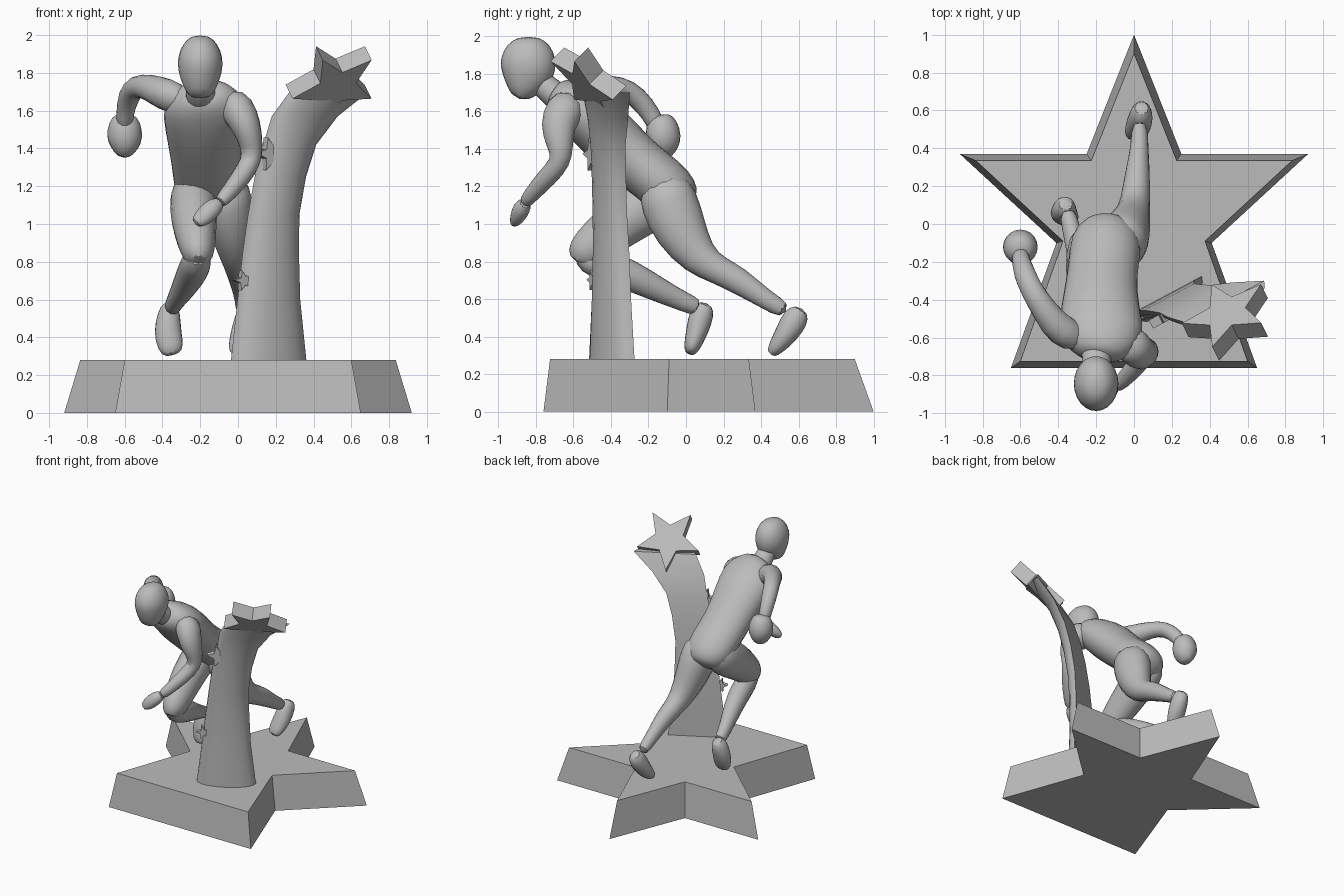
import bpy, bmesh, math
from mathutils import Vector

cube = bpy.data.objects.get("Cube")
if cube:
    bpy.data.objects.remove(cube, do_unlink=True)

grey = bpy.data.materials.new("plain grey")
grey.use_nodes = True
COLOUR = (0.5, 0.5, 0.5, 1)
grey.diffuse_color = COLOUR
grey.node_tree.nodes["Principled BSDF"].inputs["Base Color"].default_value = COLOUR


def finish(name, bm, smooth=None, subdivide=0):
    """Turn a bmesh into a named object."""
    bmesh.ops.recalc_face_normals(bm, faces=bm.faces)
    mesh = bpy.data.meshes.new(name)
    bm.to_mesh(mesh)
    bm.free()
    mesh.materials.append(grey)
    obj = bpy.data.objects.new(name, mesh)
    bpy.context.collection.objects.link(obj)
    if subdivide:
        obj.modifiers.new("rounding", "SUBSURF").levels = subdivide
        obj.modifiers["rounding"].render_levels = subdivide
    if smooth:
        bpy.ops.object.select_all(action="DESELECT")
        obj.select_set(True)
        bpy.context.view_layer.objects.active = obj
        bpy.ops.object.shade_smooth_by_angle(angle=math.radians(smooth))
    return obj


def skin(bm, loops):
    """Join successive rings of points and cap both ends."""
    rings = [[bm.verts.new(p) for p in loop] for loop in loops]
    count = len(rings[0])
    for a, b in zip(rings, rings[1:]):
        for i in range(count):
            j = (i + 1) % count
            bm.faces.new((a[i], a[j], b[j], b[i]))
    bm.faces.new(rings[0])
    bm.faces.new(rings[-1])


def limb(name, rings, sides=10):
    """Rounded tube; each ring is x, y, z, half width, half depth."""
    centres = [Vector(r[:3]) for r in rings]
    loops = []
    for i, r in enumerate(rings):
        ahead = centres[min(i + 1, len(rings) - 1)] - centres[max(i - 1, 0)]
        ahead.normalize()
        side = Vector((1, 0, 0))
        side = (side - ahead * side.dot(ahead)).normalized()
        depth = ahead.cross(side)
        turn = [math.tau * k / sides for k in range(sides)]
        loops.append([centres[i] + 1.05 * (side * r[3] * math.cos(t) + depth * r[-1] * math.sin(t))
                      for t in turn])
    bm = bmesh.new()
    skin(bm, loops)
    return finish(name, bm, smooth=60, subdivide=1)


def star(name, centre, facing, radius, thick, spin):
    """Five-pointed plate whose front face is at centre."""
    n = Vector(facing).normalized()
    u = Vector((-n.y, n.x, 0)).normalized()
    v = n.cross(u)
    outline = []
    for k in range(10):
        t = math.radians(spin + 36 * k)
        r = radius * (0.45 if k % 2 else 1)
        outline.append(Vector(centre) + r * (u * math.cos(t) + v * math.sin(t)))
    bm = bmesh.new()
    skin(bm, [outline, [p - n * thick for p in outline]])
    return finish(name, bm)


# Star-shaped base with sloping sides and a straight front edge
def base_loop(half, z):
    return [(x, y, z) for x, y in half] + [(-x, y, z) for x, y in reversed(half[1:])]


bm = bmesh.new()
skin(bm, [base_loop([(0, 1), (.25, .37), (.92, .37), (.41, -.1), (.65, -.76)], 0),
          base_loop([(0, .9), (.225, .335), (.835, .335), (.375, -.09), (.6, -.725)], .28)])
finish("star_base", bm)

# Curved tail: flat behind, rounded in front
across = Vector((.88, .47, 0))
front = Vector((.47, -.88, 0))
tail = [(.16, -.38, .27, .225), (.16, -.38, .6, .185), (.17, -.38, .85, .165),
        (.185, -.385, 1.05, .15), (.22, -.39, 1.25, .15), (.27, -.395, 1.42, .155),
        (.35, -.4, 1.57, .195), (.48, -.41, 1.7, .235)]
loops = []
for x, y, z, w in tail:
    arc = [math.pi * k / 10 for k in range(11)]
    loops.append([Vector((x, y, z)) + across * w * math.cos(t) + front * .1 * math.sin(t) for t in arc])
bm = bmesh.new()
skin(bm, loops)
finish("curved_tail", bm, smooth=45)

# Large star on the tail and two small ones on its edge
star("large_star", (.52, -.54, 1.72), (.33, -.67, -.67), .245, .11, 54)
star("upper_small_star", (.18, -.51, 1.37), (.47, -.88, 0), .09, .05, 105)
star("lower_small_star", (.035, -.505, .7), (.47, -.88, 0), .055, .035, 105)

# Runner's head, neck and torso
limb("head", [(-.2, -.89, 1.665, .055, .04), (-.2, -.87, 1.73, .09, .1),
              (-.2, -.845, 1.8, .115, .145), (-.2, -.84, 1.88, .122, .15),
              (-.2, -.84, 1.96, .09, .115), (-.2, -.84, 2.0, .04, .05)], 12)
limb("neck", [(-.19, -.6, 1.62, .1, .09), (-.2, -.72, 1.7, .075, .07), (-.2, -.82, 1.8, .07, .07)])
limb("torso", [(-.15, .0, 1.08, .1, .09), (-.15, -.05, 1.14, .17, .14), (-.15, -.13, 1.22, .19, .15),
               (-.17, -.27, 1.33, .18, .14), (-.18, -.44, 1.5, .205, .16),
               (-.17, -.58, 1.62, .23, .14), (-.18, -.66, 1.68, .17, .11),
               (-.19, -.71, 1.71, .09, .07)], 12)

# Trailing left leg
limb("left_leg", [(-.07, -.14, 1.24, .12, .13), (-.06, -.09, 1.12, .14, .16), (-.03, -.03, .96, .12, .145),
                  (.0, .07, .81, .085, .1), (.01, .17, .755, .075, .075), (.02, .28, .7, .065, .075),
                  (.03, .42, .6, .045, .05), (.03, .54, .53, .045, .05)])
limb("left_foot", [(.04, .62, .55, .04, .04), (.04, .585, .5, .06, .075), (.03, .54, .42, .07, .065),
                   (.01, .48, .34, .065, .045), (.0, .45, .305, .04, .025)])

# Bent right leg
limb("right_thigh", [(-.23, -.04, 1.22, .1, .11), (-.235, -.15, 1.14, .13, .16),
                     (-.235, -.32, 1.03, .125, .14), (-.22, -.47, .91, .105, .12),
                     (-.21, -.55, .84, .085, .1), (-.21, -.58, .79, .05, .06)])
limb("right_shin", [(-.21, -.58, .85, .06, .07), (-.22, -.47, .79, .085, .09), (-.25, -.3, .73, .08, .085),
                    (-.3, -.13, .64, .06, .065), (-.34, .0, .58, .045, .05), (-.35, .07, .55, .045, .05)])
limb("right_foot", [(-.36, .11, .58, .04, .035), (-.365, .085, .53, .06, .07), (-.375, .06, .43, .075, .06),
                    (-.355, .03, .34, .07, .045), (-.345, .02, .305, .04, .025)])

# Right arm swung back, with a fist
limb("right_arm", [(-.28, -.6, 1.64, .08, .1), (-.39, -.57, 1.69, .09, .09), (-.47, -.46, 1.725, .07, .07),
                   (-.54, -.35, 1.735, .06, .06), (-.58, -.26, 1.68, .06, .06),
                   (-.6, -.18, 1.58, .045, .05), (-.6, -.15, 1.5, .045, .05)])
limb("right_fist", [(-.6, -.14, 1.585, .05, .05), (-.6, -.13, 1.54, .085, .085),
                    (-.6, -.12, 1.46, .1, .1), (-.6, -.12, 1.4, .075, .08), (-.61, -.11, 1.35, .03, .04)])

# Left arm reaching forward and across
limb("left_arm", [(-.06, -.6, 1.65, .08, .09), (.0, -.65, 1.61, .1, .11), (.045, -.69, 1.52, .08, .095),
                  (.075, -.67, 1.41, .06, .07), (.07, -.665, 1.33, .055, .055),
                  (.02, -.74, 1.25, .055, .055), (-.07, -.84, 1.14, .04, .04), (-.1, -.86, 1.11, .035, .035)])
limb("left_hand", [(-.09, -.85, 1.12, .035, .035), (-.14, -.88, 1.08, .055, .05),
                   (-.19, -.9, 1.03, .05, .04), (-.23, -.92, 1.0, .03, .02)])
